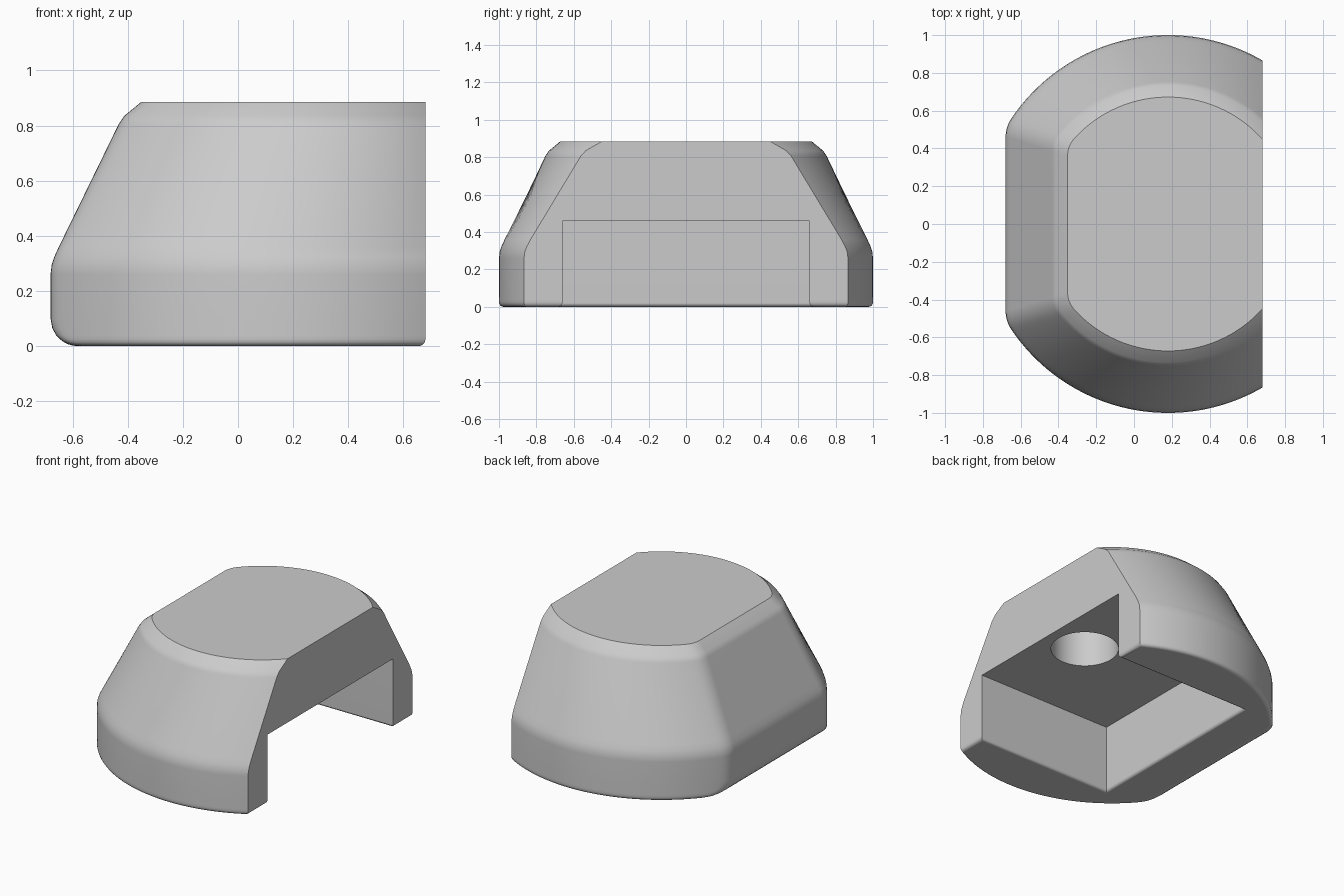
import bpy, bmesh, math
from mathutils import Vector

default = bpy.data.objects.get("Cube")
if default:
    bpy.data.objects.remove(default)

grey = bpy.data.materials.new("plain grey")
grey.use_nodes = True
COLOUR = (0.6, 0.6, 0.6, 1)
grey.diffuse_color = COLOUR
grey.node_tree.nodes["Principled BSDF"].inputs["Base Color"].default_value = COLOUR


def loft(name, rings):
    """Skin a stack of equal-length outlines and cap both ends."""
    bm = bmesh.new()
    loops = [[bm.verts.new(p) for p in ring] for ring in rings]
    n = len(loops[0])
    for low, high in zip(loops, loops[1:]):
        for i in range(n):
            j = (i + 1) % n
            bm.faces.new((low[i], low[j], high[j], high[i]))
    bm.faces.new(loops[0][::-1])
    bm.faces.new(loops[-1])
    bmesh.ops.recalc_face_normals(bm, faces=bm.faces)
    mesh = bpy.data.meshes.new(name)
    bm.to_mesh(mesh)
    bm.free()
    mesh.materials.append(grey)
    obj = bpy.data.objects.new(name, mesh)
    bpy.context.collection.objects.link(obj)
    return obj


CX, HALF, SOFT, ARC = 0.18, 0.68, 0.05, 48


def outline(z, inset, left_inset, right_inset):
    """Round plan with a flat left side, a cut right side and softened left corners."""
    r, left, right = 1 - inset, left_inset - HALF, HALF - right_inset
    start = math.acos((right - CX) / r)
    corner = math.acos((left - CX) / r)
    end = corner - SOFT / r
    half = [Vector((CX + r * math.cos(a), r * math.sin(a), z))
            for a in (start + (end - start) * i / ARC for i in range(ARC + 1))]
    a, b = half[-1], Vector((left, r * math.sin(corner), z))
    c = b - Vector((0, SOFT, 0))
    half += [a * (1 - t) ** 2 + b * 2 * t * (1 - t) + c * t * t
             for t in (0.25, 0.5, 0.75, 1)]
    return half + [Vector((p.x, -p.y, p.z)) for p in reversed(half)]


def fillet(radius, z):
    """Inset of a rounded bottom edge at height z."""
    return radius - math.sqrt(max(0, radius ** 2 - max(0, radius - z) ** 2))


# Body: rounded base, upright band, sloping wall, top chamfer
heights = [0, 0.002, 0.007, 0.014, 0.025, 0.04, 0.065, 0.1]
rings = [outline(z, fillet(0.025, z), fillet(0.1, z), fillet(0.025, z)) for z in heights]
for z, inset in [(0.26, 0), (0.295, 0.004), (0.325, 0.014), (0.36, 0.03),
                 (0.805, 0.247), (0.835, 0.267), (0.885, 0.328)]:
    rings.append(outline(z, inset, inset, 0))
body = loft("body", rings)

# Pocket open to the right and below, with an eased lower rim
pocket_rings = []
for z, ease in [(-0.1, 0.02), (0, 0.02), (0.006, 0.008), (0.02, 0), (0.46, 0)]:
    x, y = -0.33 - ease, 0.66 + ease
    pocket_rings.append([(x, -y, z), (1, -y, z), (1, y, z), (x, y, z)])
pocket = loft("pocket_cutter", pocket_rings)

# Blind round hole in the pocket ceiling
hole = loft("hole_cutter", [[(0.4 + 0.21 * math.cos(a), 0.21 * math.sin(a), z)
                             for a in (math.tau * i / 64 for i in range(64))]
                            for z in (0.4, 0.76)])

bpy.ops.object.select_all(action="DESELECT")
bpy.context.view_layer.objects.active = body
body.select_set(True)
for cutter in (pocket, hole):
    cut = body.modifiers.new("cut", "BOOLEAN")
    cut.operation, cut.solver, cut.object = "DIFFERENCE", "EXACT", cutter
    bpy.ops.object.modifier_apply(modifier=cut.name)
    bpy.data.objects.remove(cutter)

bpy.ops.object.shade_smooth_by_angle(angle=math.radians(35))
weighted = body.modifiers.new("weighted normals", "WEIGHTED_NORMAL")
weighted.keep_sharp = True
